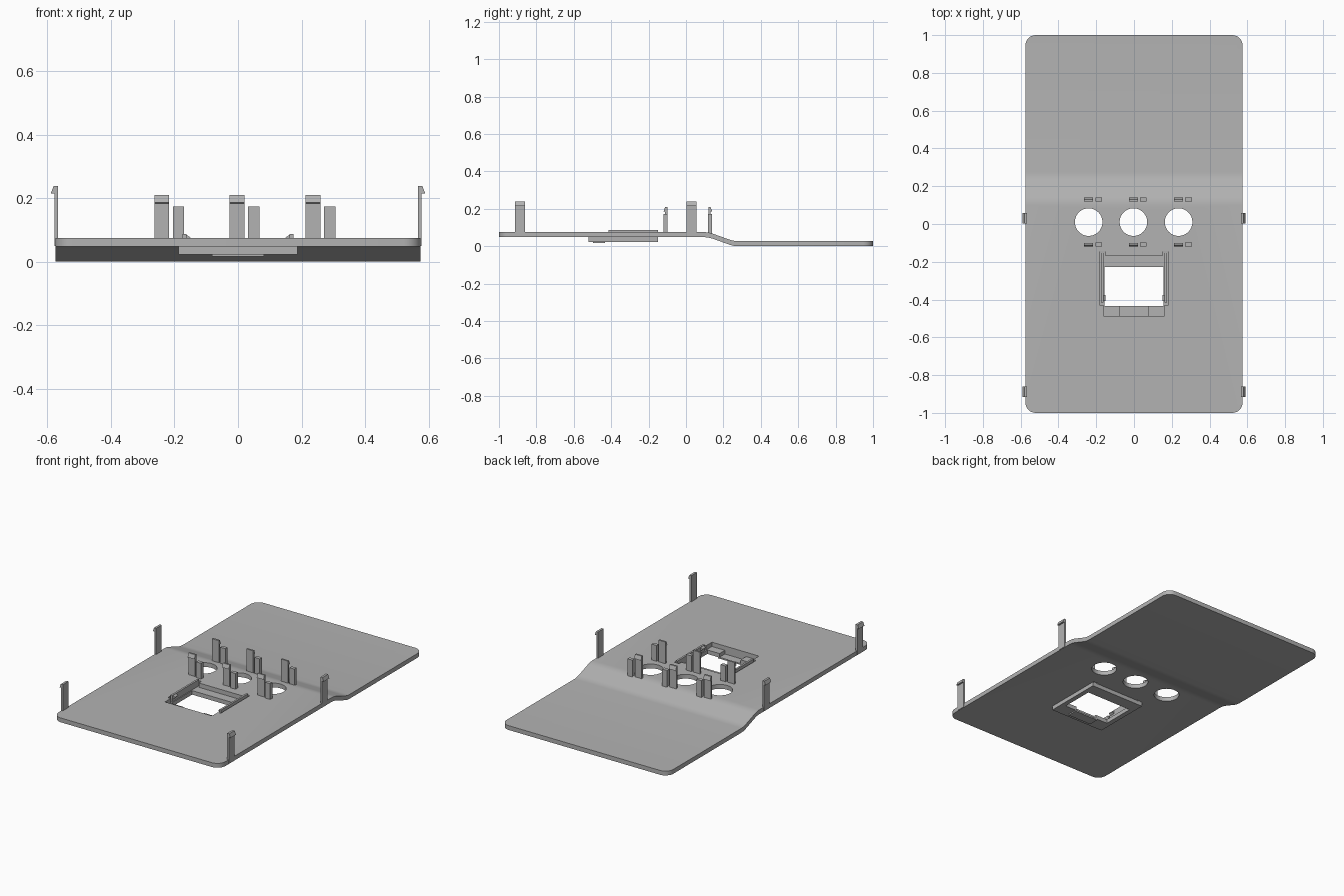
import bpy, bmesh, math

if "Cube" in bpy.data.objects:
    bpy.data.objects.remove(bpy.data.objects["Cube"])

grey = bpy.data.materials.new("plain grey")
grey.diffuse_color = (0.45, 0.45, 0.45, 1)
grey.use_nodes = True
grey.node_tree.nodes["Principled BSDF"].inputs["Base Color"].default_value = grey.diffuse_color


def prism(name, pts, a, b, axis):
    """Extrude a 2D outline from a to b along an axis ('x': pts are y,z; 'y': pts are x,z; 'z': pts are x,y)."""
    place = {"x": lambda p, t: (t, p[0], p[1]),
             "y": lambda p, t: (p[0], t, p[1]),
             "z": lambda p, t: (p[0], p[1], t)}[axis]
    bm = bmesh.new()
    lo = [bm.verts.new(place(p, a)) for p in pts]
    hi = [bm.verts.new(place(p, b)) for p in pts]
    n = len(pts)
    bm.faces.new(lo)
    bm.faces.new(hi)
    for i in range(n):
        j = (i + 1) % n
        bm.faces.new((lo[i], lo[j], hi[j], hi[i]))
    bmesh.ops.recalc_face_normals(bm, faces=bm.faces)
    me = bpy.data.meshes.new(name)
    bm.to_mesh(me)
    bm.free()
    me.materials.append(grey)
    ob = bpy.data.objects.new(name, me)
    bpy.context.collection.objects.link(ob)
    return ob


def box(name, x0, x1, y0, y1, z0, z1):
    return prism(name, [(x0, y0), (x1, y0), (x1, y1), (x0, y1)], z0, z1, "z")


def cut(ob, cutter):
    """Subtract the cutter and remove it."""
    mod = ob.modifiers.new("cut", "BOOLEAN")
    mod.operation, mod.solver, mod.object = "DIFFERENCE", "EXACT", cutter
    bpy.context.view_layer.objects.active = ob
    bpy.ops.object.modifier_apply(modifier=mod.name)
    bpy.data.objects.remove(cutter)


def smooth(ob, angle):
    bpy.ops.object.select_all(action="DESELECT")
    ob.select_set(True)
    bpy.context.view_layer.objects.active = ob
    bpy.ops.object.shade_smooth_by_angle(angle=math.radians(angle))


# Cover plate: stepped profile across y, rounded bends, rounded corners
T, HI = 0.027, 0.048
bends = [(0.10, HI), (0.12, HI - 0.002), (0.14, HI - 0.007),
         (0.235, 0.007), (0.255, 0.002), (0.275, 0)]
low = [(-1, HI)] + bends + [(1, 0)]
plate = prism("cover_plate", low + [(y, z + T) for y, z in reversed(low)], -0.575, 0.575, "x")
bm = bmesh.new()
bm.from_mesh(plate.data)
corners = [e for e in bm.edges
           if all(abs(abs(v.co.y) - 1) < 1e-4 for v in e.verts)
           and abs(e.verts[0].co.z - e.verts[1].co.z) > 0.01]
bmesh.ops.bevel(bm, geom=corners, offset=0.055, segments=8, profile=0.5, affect="EDGES")
bm.to_mesh(plate.data)
bm.free()

# Round button holes
HOLES = (-0.24, -0.003, 0.236)
for cx in HOLES:
    ring = [(cx + 0.073 * math.cos(k * math.tau / 48), 0.01 + 0.073 * math.sin(k * math.tau / 48))
            for k in range(48)]
    cut(plate, prism("hole_cutter", ring, 0, 0.2, "z"))

# Display opening in the plate, with a slot for each side rail
cut(plate, box("opening_cutter", -0.162, 0.162, -0.487, -0.17, 0, 0.2))
for s in (-1, 1):
    a, b = sorted((s * 0.150, s * 0.182))
    cut(plate, box("slot_cutter", a, b, -0.43, -0.145, 0, 0.2))
smooth(plate, 30)

# Display frame below the plate
frame = box("display_frame", -0.187, 0.187, -0.52, -0.15, 0.023, HI)
cut(frame, box("window_cutter", -0.157, 0.157, -0.434, -0.228, 0, 0.2))
cut(frame, box("latch_cutter", -0.073, 0.073, -0.487, -0.42, 0.024, 0.2))
box("latch_floor", -0.082, 0.082, -0.497, -0.434, 0.016, 0.025)

# Side rails with a snap wedge
for s, side in ((-1, "left"), (1, "right")):
    a, b = sorted((s * 0.162, s * 0.174))
    box("rail_" + side, a, b, -0.415, -0.15, HI - 0.005, 0.087)
    prism("rail_wedge_" + side,
          [(s * 0.165, 0.060), (s * 0.150, 0.072), (s * 0.150, 0.076), (s * 0.165, 0.087)],
          -0.407, -0.375, "y")

# Hooked edge clips
for s, side in ((-1, "left"), (1, "right")):
    for y0, end in ((-0.915, "front"), (0.003, "middle")):
        prol = [(0.566, HI + 0.002), (0.578, HI + 0.002), (0.578, 0.215), (0.589, 0.215),
                (0.580, 0.238), (0.566, 0.238)]
        prism(f"edge_clip_{side}_{end}", [(s * x, z) for x, z in prol], y0, y0 + 0.054, "y")

# Button clips: a tall hooked one and a short post on both sides of each hole
for i, cx in enumerate(HOLES):
    for s, end in ((-1, "front"), (1, "back")):
        prof = [(0.107, 0.06), (0.119, 0.06), (0.119, 0.183), (0.127, 0.186),
                (0.118, 0.21), (0.107, 0.21)]
        prism(f"button_clip_{end}_{i}", [(0.01 + s * (y + 0.003), z) for y, z in prof],
              cx - 0.0235, cx + 0.0235, "x")
        y0, y1 = sorted((0.01 + s * 0.108, 0.01 + s * 0.130))
        box(f"button_post_{end}_{i}", cx + 0.035, cx + 0.070, y0, y1, 0.06, 0.173)
